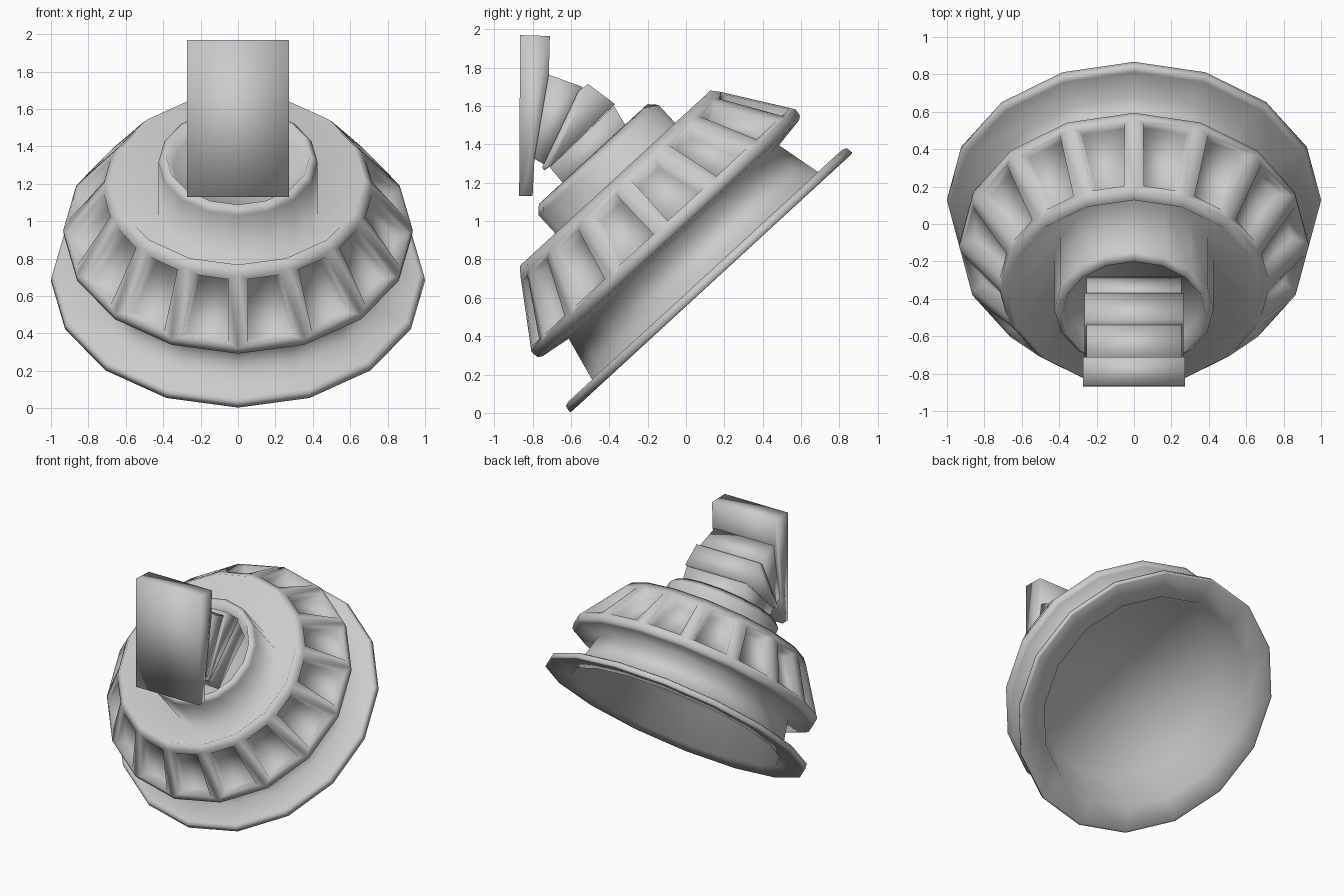
import bpy, bmesh, math
from mathutils import Matrix, Vector

if "Cube" in bpy.data.objects:
    bpy.data.objects.remove(bpy.data.objects["Cube"])

SIDES = 16
TILT = math.radians(42.6)
PLACE = Matrix.Translation((0, 0.133, 0.678)) @ Matrix.Rotation(TILT, 4, 'X')


def finish(name, bm):
    """Turn a bmesh into a fully smooth-shaded object."""
    bmesh.ops.recalc_face_normals(bm, faces=bm.faces)
    for f in bm.faces:
        f.smooth = True
    me = bpy.data.meshes.new(name)
    bm.to_mesh(me)
    bm.free()
    ob = bpy.data.objects.new(name, me)
    bpy.context.collection.objects.link(ob)
    return ob


def lathe(profile, bm):
    """Revolve (radius, height) points; returns face rows. Ends are capped."""
    rings = []
    for r, h in profile:
        rings.append([bm.verts.new((r * math.sin(2 * math.pi * i / SIDES),
                                    r * math.cos(2 * math.pi * i / SIDES), h))
                      for i in range(SIDES)])
    rows = []
    for a, b in zip(rings, rings[1:]):
        rows.append([bm.faces.new((a[i], a[(i + 1) % SIDES], b[(i + 1) % SIDES], b[i]))
                     for i in range(SIDES)])
    bm.faces.new(rings[0])
    bm.faces.new(rings[-1])
    return rows


def slab(name, outline, half):
    """Side outline in (y, z), extruded across x."""
    bm = bmesh.new()
    left = [bm.verts.new((-half, y, z)) for y, z in outline]
    right = [bm.verts.new((half, y, z)) for y, z in outline]
    n = len(outline)
    bm.faces.new(left)
    bm.faces.new(right)
    for i in range(n):
        j = (i + 1) % n
        bm.faces.new((left[i], left[j], right[j], right[i]))
    return finish(name, bm)


# Revolved body: hollow underside, flange, neck, grip ring, dish and cupped hub
profile = [(0.70, 0.27), (0.805, 0.01), (0.985, 0.0), (1.0, 0.003),
           (0.995, 0.04), (0.97, 0.05), (0.80, 0.05), (0.745, 0.29),
           (0.91, 0.315), (0.93, 0.33), (0.935, 0.37),
           (0.71, 0.70), (0.675, 0.742),
           (0.425, 0.47), (0.425, 0.87), (0.385, 0.912), (0.35, 0.82)]
bm = bmesh.new()
panels = lathe(profile, bm)[10]
# Sunken panels around the grip ring, with wide ribs between them
bmesh.ops.recalc_face_normals(bm, faces=bm.faces)
bmesh.ops.inset_individual(bm, faces=panels, thickness=0.04, depth=0)
for f in panels:
    c = f.calc_center_median()
    side = Vector((-c.y, c.x, 0)).normalized()
    for v in f.verts:
        v.co -= side * math.copysign(0.025, (v.co - c).dot(side))
bm.normal_update()
bmesh.ops.inset_individual(bm, faces=panels, thickness=0.015, depth=-0.07)
body = finish("ribbed_body", bm)
body.data.transform(PLACE)

# Stem and two wedges of the joint
slab("stem", [(-0.375, 1.60), (-0.28, 1.44), (-0.60, 1.15), (-0.71, 1.28)], 0.255)
slab("joint_wedge", [(-0.37, 1.61), (-0.51, 1.715), (-0.56, 1.68),
                     (-0.75, 1.28), (-0.74, 1.265), (-0.70, 1.29)], 0.265)
slab("upper_wedge", [(-0.72, 1.765), (-0.54, 1.70), (-0.73, 1.29),
                     (-0.80, 1.33), (-0.80, 1.5)], 0.255)

# Upright thumb plate
slab("thumb_plate", [(-0.865, 1.97), (-0.71, 1.965), (-0.715, 1.77),
                     (-0.79, 1.33), (-0.80, 1.13), (-0.87, 1.13)], 0.272)
